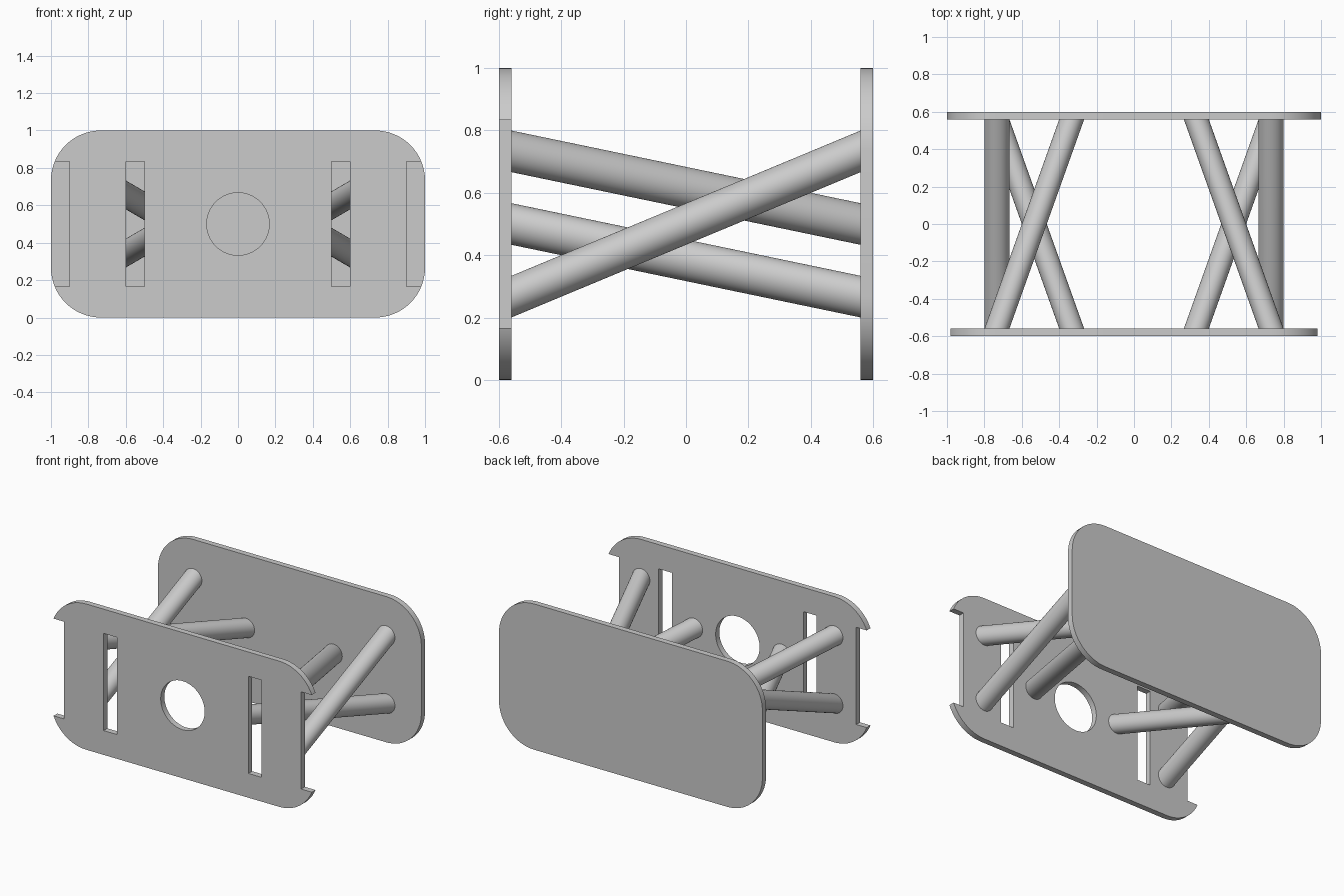
import bpy, bmesh, math
from mathutils import Matrix, Vector

cube = bpy.data.objects.get("Cube")
if cube:
    bpy.data.objects.remove(cube, do_unlink=True)

grey = bpy.data.materials.new("light grey")
grey.use_nodes = True
grey.diffuse_color = (0.6, 0.6, 0.6, 1)
grey.node_tree.nodes["Principled BSDF"].inputs["Base Color"].default_value = grey.diffuse_color

INNER = 0.56      # inner face of both plates
THICK = 0.04
MID_Z = 0.5


def add_object(name, bm):
    bmesh.ops.recalc_face_normals(bm, faces=bm.faces)
    mesh = bpy.data.meshes.new(name)
    bm.to_mesh(mesh)
    bm.free()
    mesh.materials.append(grey)
    ob = bpy.data.objects.new(name, mesh)
    bpy.context.collection.objects.link(ob)
    return ob


def smooth(ob):
    bpy.ops.object.select_all(action="DESELECT")
    ob.select_set(True)
    bpy.context.view_layer.objects.active = ob
    bpy.ops.object.shade_smooth_by_angle(angle=math.radians(30))


def rounded_plate(name, y, radius=0.267, steps=16):
    """Upright rounded rectangle, starting at y and THICK deep."""
    bm = bmesh.new()
    verts = []
    for corner, (sx, sz) in enumerate([(1, 1), (-1, 1), (-1, -1), (1, -1)]):
        for i in range(steps + 1):
            a = (corner + i / steps) * math.pi / 2
            verts.append(bm.verts.new((sx * (1 - radius) + radius * math.cos(a), y,
                                       MID_Z + sz * (0.5 - radius) + radius * math.sin(a))))
    face = bm.faces.new(verts)
    extruded = bmesh.ops.extrude_face_region(bm, geom=[face])["geom"]
    moved = [g for g in extruded if isinstance(g, bmesh.types.BMVert)]
    bmesh.ops.translate(bm, verts=moved, vec=(0, THICK, 0))
    return add_object(name, bm)


def strut(name, start, end, radius=0.0667):
    """Round bar whose circular ends lie flat against the plates."""
    bm = bmesh.new()
    a, b = Vector(start), Vector(end)
    bmesh.ops.create_cone(bm, cap_ends=True, segments=48, radius1=radius, radius2=radius, depth=1,
                          matrix=Matrix.Translation((0, 0, 0.5)))
    for v in bm.verts:
        x, y, t = v.co
        v.co = a.lerp(b, t) + Vector((x, 0, y))
    ob = add_object(name, bm)
    smooth(ob)
    return ob


def cut(target, bm):
    cutter = add_object("cutter", bm)
    cutter.hide_render = True
    mod = target.modifiers.new("cut", "BOOLEAN")
    mod.operation, mod.solver, mod.object = "DIFFERENCE", "EXACT", cutter
    bpy.context.view_layer.objects.active = target
    bpy.ops.object.modifier_apply(modifier=mod.name)
    bpy.data.objects.remove(cutter, do_unlink=True)


# End plates
back_plate = rounded_plate("back_plate", INNER)
front_plate = rounded_plate("front_plate", -INNER - THICK)

# Slots and side notches in the front plate
for side in (-1, 1):
    for x0, x1 in ((0.5, 0.6), (0.9, 1.1)):
        bm = bmesh.new()
        bmesh.ops.create_cube(bm, size=1, matrix=Matrix.Translation((side * (x0 + x1) / 2, -INNER, MID_Z))
                              @ Matrix.Diagonal((x1 - x0, 0.3, 0.667, 1)))
        cut(front_plate, bm)

# Round centre hole
bm = bmesh.new()
bmesh.ops.create_cone(bm, cap_ends=True, segments=64, radius1=0.167, radius2=0.167, depth=0.3,
                      matrix=Matrix.Translation((0, -INNER, MID_Z)) @ Matrix.Rotation(math.pi / 2, 4, "X"))
cut(front_plate, bm)
smooth(front_plate)
smooth(back_plate)

# Three twisted struts on each side, each joining one triangle corner to the next
corners = [(0.733, 0.733), (0.333, 0.5), (0.733, 0.267)]
names = ["upper_strut", "lower_strut", "outer_strut"]
for side, label in ((1, "left"), (-1, "right")):
    for i, name in enumerate(names):
        (x0, z0), (x1, z1) = corners[i], corners[(i + 1) % 3]
        strut(f"{label}_{name}", (side * x0, -INNER, z0), (side * x1, INNER, z1))
